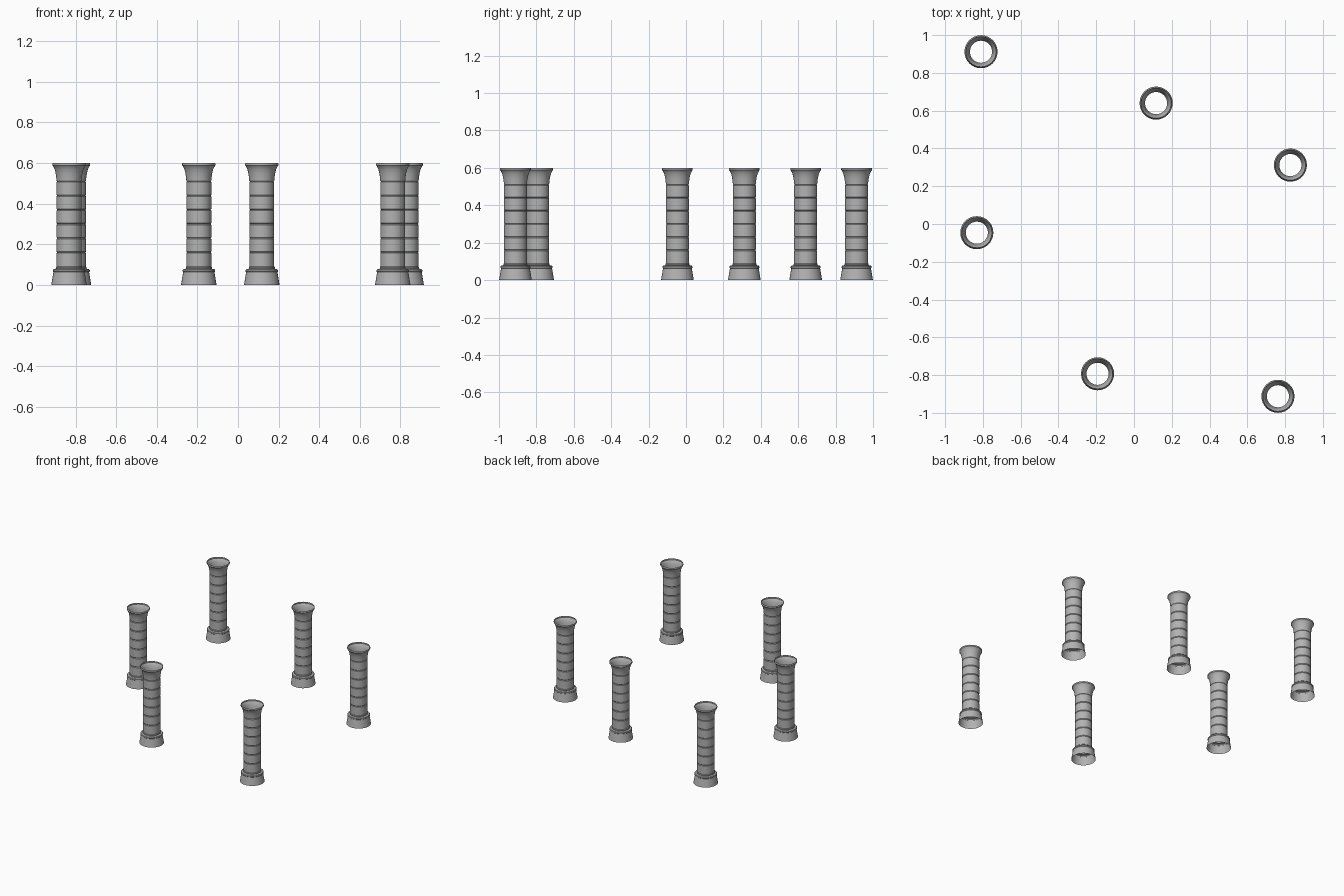
import bpy
import bmesh
from math import cos, sin, tau, radians

cube = bpy.data.objects.get("Cube")
if cube:
    bpy.data.objects.remove(cube, do_unlink=True)

SIDES = 32
SHAFT = 0.0615

stone = bpy.data.materials.new("grey_stone")
stone.use_nodes = True
colour = (0.45, 0.45, 0.45, 1)
stone.diffuse_color = colour
stone.node_tree.nodes["Principled BSDF"].inputs["Base Color"].default_value = colour


def column_profile():
    # tapered plinth with a collar
    points = [(0.0875, 0), (0.077, 0.063), (0.08, 0.066), (0.08, 0.073),
              (0.077, 0.077), (0.064, 0.08), (0.064, 0.087), (SHAFT, 0.09)]
    # stacked drums separated by grooves
    for i in range(6):
        z = 0.16 + 0.07 * i
        points += [(SHAFT, z - 0.004), (SHAFT - 0.003, z), (SHAFT, z + 0.004)]
    # flared capital and rim
    points += [(0.063, 0.53), (0.066, 0.55), (0.071, 0.57), (0.079, 0.585),
               (0.082, 0.588), (0.082, 0.597), (0.08, 0.6)]
    return points


def lathe(name, profile):
    bm = bmesh.new()
    rings = [[bm.verts.new((r * cos(tau * i / SIDES), r * sin(tau * i / SIDES), z))
              for i in range(SIDES)] for r, z in profile]
    for low, high in zip(rings, rings[1:]):
        for i in range(SIDES):
            j = (i + 1) % SIDES
            bm.faces.new((low[i], low[j], high[j], high[i]))
    mesh = bpy.data.meshes.new(name)
    bm.to_mesh(mesh)
    bm.free()
    mesh.materials.append(stone)
    mesh.shade_smooth()
    mesh.set_sharp_from_angle(angle=radians(30))
    return mesh


# scattered hollow columns sharing one mesh
column_mesh = lathe("column", column_profile())
places = [(-0.81, 0.912), (0.117, 0.64), (0.828, 0.312),
          (-0.832, -0.046), (-0.193, -0.793), (0.762, -0.912)]
for n, (x, y) in enumerate(places, 1):
    column = bpy.data.objects.new(f"column_{n}", column_mesh)
    column.location = (x, y, 0)
    bpy.context.collection.objects.link(column)
